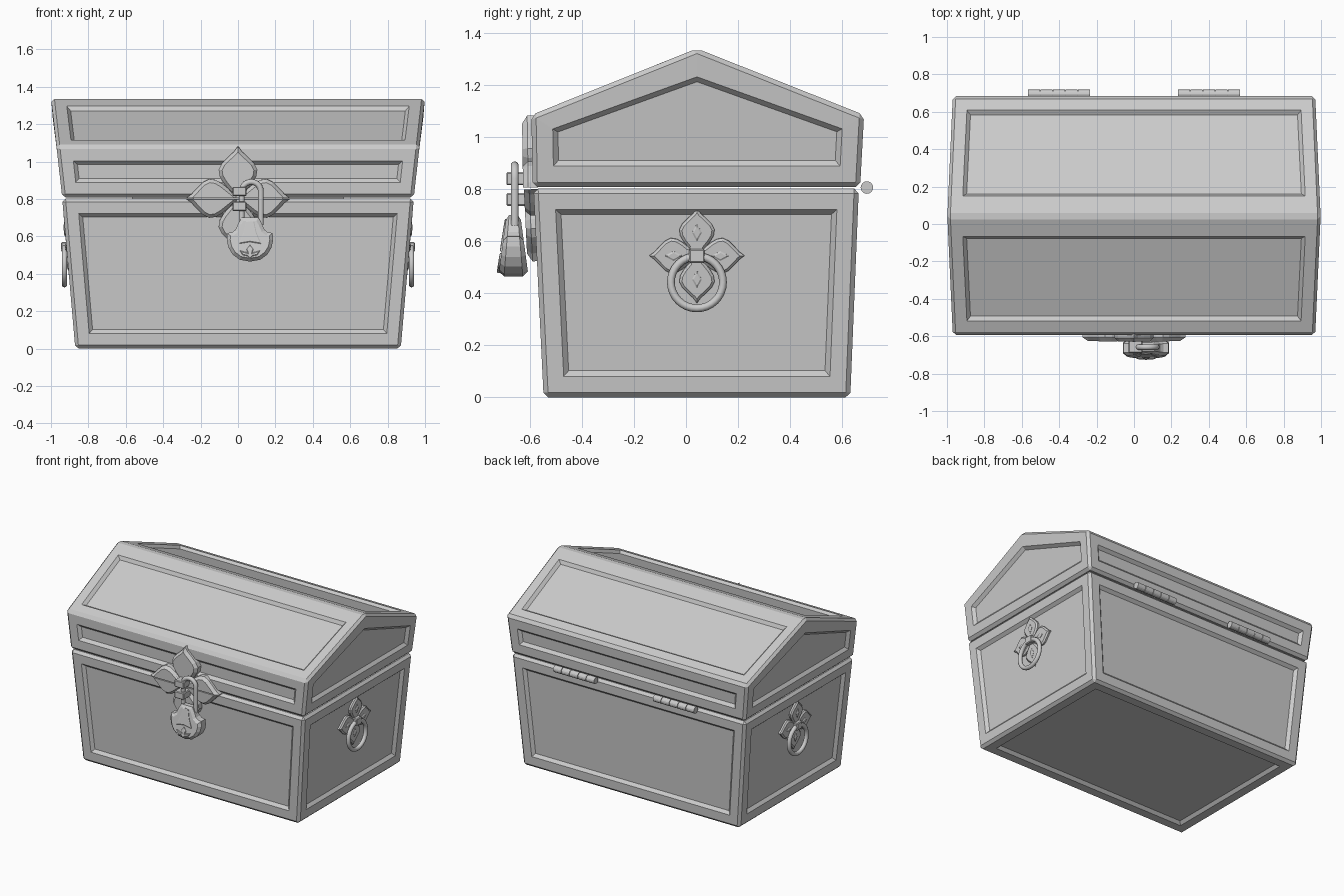
import bpy, bmesh, math
from mathutils import Vector, Matrix

if "Cube" in bpy.data.objects:
    bpy.data.objects.remove(bpy.data.objects["Cube"])


def finish(bm, name, matrix=None, smooth=False):
    if matrix:
        bm.transform(matrix)
    me = bpy.data.meshes.new(name)
    bm.to_mesh(me)
    bm.free()
    ob = bpy.data.objects.new(name, me)
    bpy.context.collection.objects.link(ob)
    if smooth:
        me.shade_smooth()
    return ob


def frame(origin, normal):
    """Local z = wall normal, local y = up along the wall."""
    z = Vector(normal).normalized()
    x = Vector((0, 0, 1)).cross(z).normalized()
    y = z.cross(x)
    m = Matrix((x, y, z)).transposed().to_4x4()
    m.translation = Vector(origin)
    return m


def panelled(name, points, skip):
    """Convex bevelled body with a recessed panel in every outer face."""
    bm = bmesh.new()
    for p in points:
        bm.verts.new(p)
    bmesh.ops.convex_hull(bm, input=bm.verts[:])
    bmesh.ops.dissolve_limit(bm, angle_limit=0.02, verts=bm.verts[:], edges=bm.edges[:])
    bmesh.ops.recalc_face_normals(bm, faces=bm.faces[:])
    bmesh.ops.bevel(bm, geom=bm.edges[:], offset=0.018, segments=1, affect='EDGES')
    bm.normal_update()
    panels = [f for f in bm.faces if f.calc_area() > 0.1 and f.normal.z * skip < 0.5]
    bmesh.ops.inset_individual(bm, faces=panels, thickness=0.063, use_even_offset=True)
    bm.normal_update()
    for f in panels:                      # wider border along the ridge
        for v in f.verts:
            if v.co.z > 1.2:
                if abs(f.normal.x) > 0.5:
                    v.co.z -= 0.022
                else:
                    v.co += Vector((0, math.copysign(0.033, f.normal.y), -0.0132))
    bmesh.ops.inset_individual(bm, faces=panels, thickness=0.02, depth=-0.02, use_even_offset=True)
    return finish(bm, name)


def prism(name, pts, d0, d1, matrix, inset=0, rise=0, both=False, half=0, taper=None):
    """Extruded outline with chamfered cap(s)."""
    bm = bmesh.new()
    lo = [bm.verts.new((x, y, d0)) for x, y in pts]
    hi = [bm.verts.new((x, y, d1)) for x, y in pts]
    n = len(pts)
    for i in range(n):
        j = (i + 1) % n
        bm.faces.new((lo[i], lo[j], hi[j], hi[i]))
    caps = [bm.faces.new(hi)]
    back = bm.faces.new(lo)
    if both:
        caps.append(back)
    bmesh.ops.recalc_face_normals(bm, faces=bm.faces[:])
    if inset:
        bmesh.ops.inset_individual(bm, faces=caps, thickness=inset, depth=rise, use_even_offset=True)
    if half:
        bmesh.ops.bisect_plane(bm, geom=bm.verts[:] + bm.edges[:] + bm.faces[:], dist=1e-5,
                               plane_co=(0, 0.003 * half, 0), plane_no=(0, half, 0), clear_inner=True)
        bmesh.ops.holes_fill(bm, edges=bm.edges[:])
    if taper:
        for v in bm.verts:
            v.co.z *= taper(v.co.y)
    return finish(bm, name, matrix)


def box(name, lo, hi):
    bm = bmesh.new()
    bmesh.ops.create_cube(bm, size=1)
    lo, hi = Vector(lo), Vector(hi)
    m = Matrix.Translation((lo + hi) / 2) @ Matrix.Diagonal((*(hi - lo), 1))
    bm.transform(m)
    bmesh.ops.bevel(bm, geom=bm.edges[:], offset=0.005, segments=1, affect='EDGES')
    return finish(bm, name)


def mirrored(half):
    return half + [(-x, y) for x, y in reversed(half) if abs(x) > 1e-6]


def quatrefoil(r):
    side = [(0.2, 0.2), (0.3, 0.28), (0.42, 0.35), (0.55, 0.37), (0.67, 0.31), (0.79, 0.19), (0.89, 0.08), (1, 0)]
    petal = [(a, -b) for a, b in side] + side[-2:0:-1]
    out = []
    for k in range(4):
        c, s = round(math.cos(k * math.pi / 2)), round(math.sin(k * math.pi / 2))
        out += [((a * c - b * s) * r, (a * s + b * c) * r) for a, b in petal]
    return out


# chest body and pitched lid
panelled("chest_base", [(s * x, y, z) for s in (-1, 1) for x, y, z in
         ((0.87, -0.547, 0), (0.87, 0.631, 0), (0.94, -0.586, 0.802), (0.94, 0.664, 0.802))], 1)
panelled("chest_lid", [(s * x, y, z) for s in (-1, 1) for x, y, z in
         ((0.94, -0.589, 0.808), (0.94, 0.669, 0.808), (0.971, -0.594, 1.085),
          (0.971, 0.684, 1.085), (1.0, 0.042, 1.34))], -1)

# hinges: five knuckles each
for side in (-1, 1):
    bm = bmesh.new()
    for i in range(5):
        m = Matrix.Translation((side * 0.401 + (i - 2) * 0.0665, 0.695, 0.806)) @ Matrix.Rotation(math.pi / 2, 4, 'Y')
        bmesh.ops.create_cone(bm, cap_ends=True, segments=16, radius1=0.024, radius2=0.024, depth=0.063, matrix=m)
    m = Matrix.Translation((side * 0.401, 0.695, 0.806)) @ Matrix.Rotation(math.pi / 2, 4, 'Y')
    bmesh.ops.create_cone(bm, cap_ends=True, segments=12, radius1=0.018, radius2=0.018, depth=0.325, matrix=m)
    finish(bm, "hinge")

# front lock plate, split at the lid seam
leaf = quatrefoil(0.28)
prism("lock_plate_upper", leaf, -0.02, 0.018, frame((0, -0.588, 0.803), (0, -1, -0.015)), 0.018, 0.02, half=1)
prism("lock_plate_lower", leaf, -0.02, 0.018, frame((0, -0.585, 0.803), (0, -1, -0.049)), 0.018, 0.02, half=-1)

# hasp knuckles
for z in (0.735, 0.815):
    box("hasp_knuckle", (-0.03, -0.69, z), (0.045, -0.60, z + 0.05))

# padlock body, neck relief and leaf emblem
lock = frame((0.064, -0.663, 0), (0, -1, 0))
thin = lambda y: 1.0 - 2.8 * (y - 0.54)
prism("padlock_body", mirrored([(0, 0.70), (0.045, 0.70), (0.062, 0.67), (0.078, 0.635), (0.095, 0.622),
      (0.121, 0.618), (0.124, 0.58), (0.115, 0.54), (0.093, 0.503), (0.055, 0.475), (0, 0.465)]),
      -0.03, 0.03, lock, 0.018, 0.018, both=True, taper=thin)
prism("padlock_neck_relief", mirrored([(0, 0.685), (0.022, 0.68), (0.035, 0.62), (0.06, 0.56), (0, 0.57)]),
      0.03, 0.053, lock, 0.004, 0.003, taper=thin)
prism("padlock_emblem", mirrored([(0, 0.555), (0.018, 0.53), (0.013, 0.512), (0.055, 0.525), (0.04, 0.50),
      (0.015, 0.495), (0, 0.478)]), 0.03, 0.052, lock, 0.004, 0.003, taper=thin)

# padlock shackle
path = [(0.122, 0.66)] + [(0.071 + 0.051 * math.cos(t * math.pi / 12), 0.84 + 0.051 * math.sin(t * math.pi / 12))
                          for t in range(13)] + [(0.02, 0.66)]
cu = bpy.data.curves.new("shackle", 'CURVE')
cu.dimensions = '3D'
cu.bevel_depth = 0.0155
cu.bevel_resolution = 3
sp = cu.splines.new('POLY')
sp.points.add(len(path) - 1)
for p, (x, z) in zip(sp.points, path):
    p.co = (x, -0.658, z, 1)
bpy.context.collection.objects.link(bpy.data.objects.new("padlock_shackle", cu))

# side handles: leaf plate, diamonds, staple and ring
for s in (-1, 1):
    wall = frame((s * 0.897, 0.042, 0.545), (s, 0, -0.0875))
    prism("handle_plate", quatrefoil(0.183), -0.01, 0.012, wall, 0.01, 0.009)
    for k in range(4):
        spin = wall @ Matrix.Rotation(k * math.pi / 2, 4, 'Z')
        prism("handle_diamond", [(0.055, 0), (0.09, 0.019), (0.125, 0), (0.09, -0.019)],
              0.012, 0.023, spin, 0.006, 0.004)
    xs = sorted((s * 0.89, s * 0.945))
    box("handle_staple", (xs[0], 0.012, 0.517), (xs[1], 0.072, 0.57))
    bpy.ops.mesh.primitive_torus_add(location=(s * 0.928, 0.042, 0.442), rotation=(0, math.pi / 2, 0),
                                     major_radius=0.1, minor_radius=0.015, major_segments=32, minor_segments=10)
    bpy.context.object.name = "handle_ring"
    bpy.context.object.data.shade_smooth()
